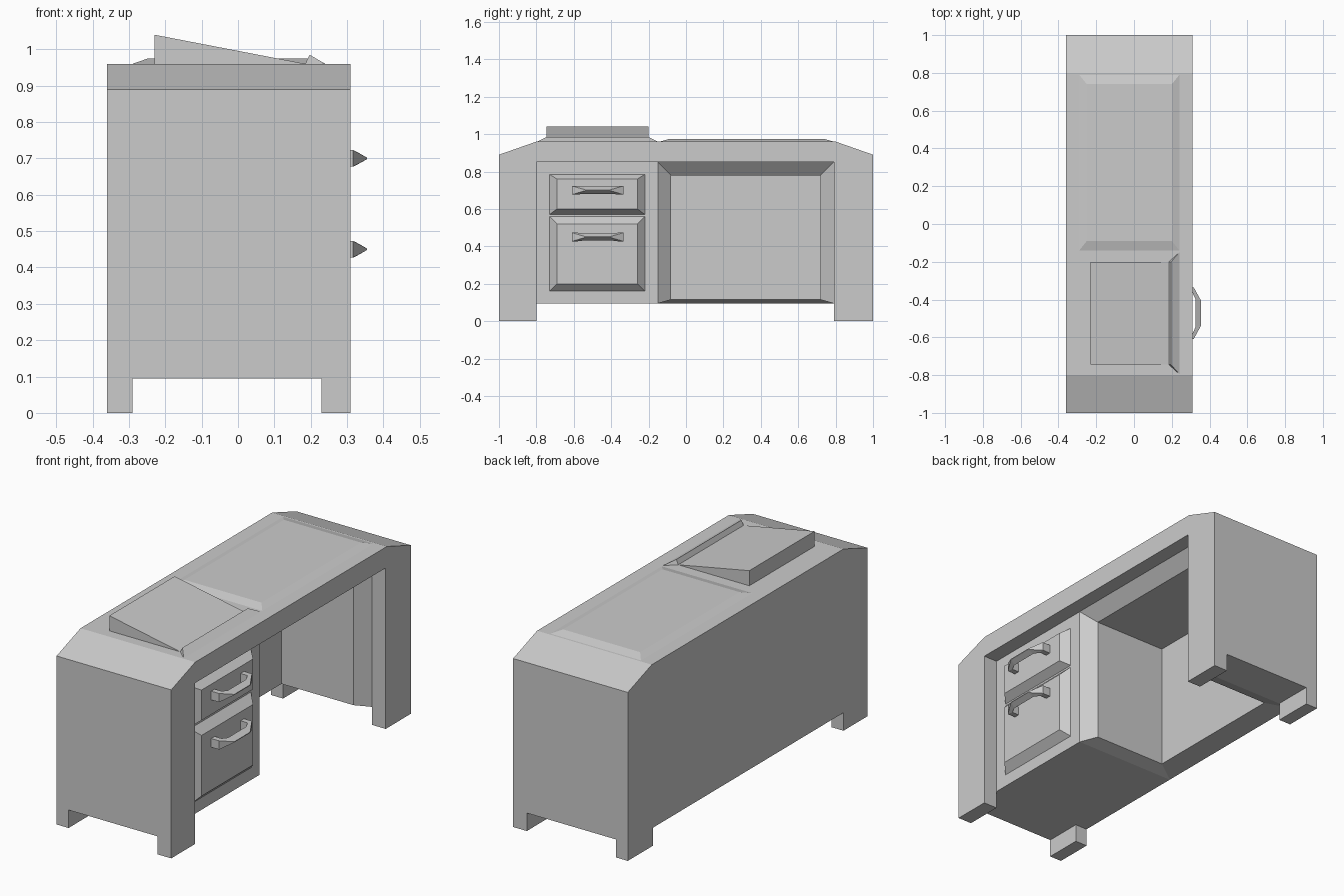
import bpy, bmesh
from mathutils import Vector

if "Cube" in bpy.data.objects:
    bpy.data.objects.remove(bpy.data.objects["Cube"])


def make(name, verts, faces):
    bm = bmesh.new()
    vs = [bm.verts.new(v) for v in verts]
    for f in faces:
        bm.faces.new([vs[i] for i in f])
    bmesh.ops.recalc_face_normals(bm, faces=bm.faces)
    me = bpy.data.meshes.new(name)
    bm.to_mesh(me)
    bm.free()
    ob = bpy.data.objects.new(name, me)
    bpy.context.collection.objects.link(ob)
    return ob


def loft(name, rings):
    """Join equal rings of points and cap both ends."""
    n = len(rings[0])
    verts = [p for r in rings for p in r]
    faces = [[k * n + i, k * n + (i + 1) % n, (k + 1) * n + (i + 1) % n, (k + 1) * n + i]
             for k in range(len(rings) - 1) for i in range(n)]
    faces += [list(range(n)), list(range(len(verts) - n, len(verts)))]
    return make(name, verts, faces)


def rect_z(x0, x1, y0, y1, z):
    return [(x0, y0, z), (x1, y0, z), (x1, y1, z), (x0, y1, z)]


def rect_x(x, y0, y1, z0, z1):
    return [(x, y0, z0), (x, y1, z0), (x, y1, z1), (x, y0, z1)]


def box(name, x0, x1, y0, y1, z0, z1):
    return loft(name, [rect_z(x0, x1, y0, y1, z0), rect_z(x0, x1, y0, y1, z1)])


def cut(ob, cutter):
    cutter.hide_render = True
    m = ob.modifiers.new("cut", 'BOOLEAN')
    m.operation = 'DIFFERENCE'
    m.solver = 'EXACT'
    m.object = cutter
    bpy.context.view_layer.objects.active = ob
    bpy.ops.object.modifier_apply(modifier=m.name)
    bpy.data.objects.remove(cutter)


# Desk body: chamfered side profile run through the depth
profile = [(-1, 0), (1, 0), (1, .89), (.8, .96), (-.8, .96), (-1, .89)]
body = loft("desk_body", [[(x, y, z) for y, z in profile] for x in (-.36, .31)])

# Kneehole: open to the front and underneath, with a flared rim
inner, outer = [], []
for y, yo in ((-.08, -.15), (.72, .79)):
    inner += [(-.25, y, .78), (.17, y, .78), (.17, y, .115), (-.25, y, .115)]
    outer += [(.23, yo, .85), (.23, yo, .095), (-.36, yo, .095)]
pair = [1, 2, 3, 5, 6, 7]
outer = [Vector(inner[i]).lerp(Vector(o), 1.01) for i, o in zip(pair, outer)]
faces = [[0, 1, 5, 4], [0, 3, 7, 4],                # ceiling, back wall
         [1, 5, 11, 8], [3, 7, 13, 10],             # upper and rear flares
         [8, 11, 12, 9], [9, 12, 13, 10]]           # open ends
for a, b in ((0, 8), (4, 11)):                      # side walls and their flares
    faces += [[a, a + 1, a + 2, a + 3], [a + 1, a + 2, b + 1, b], [a + 2, a + 3, b + 2, b + 1]]
cut(body, make("kneehole_cutter", inner + outer, faces))

# Clearance between the feet and the recessed front
cut(body, box("foot_gap_ends", -.29, .23, -1.2, 1.2, -.1, .095))
cut(body, box("foot_gap_sides", -.6, .6, -.8, .79, -.1, .095))
cut(body, box("front_recess", .23, .6, -.8, .79, -.2, .85))

# Drawers with bevelled fronts and bow handles
for label, z0, z1, i0, i1, hz in (("upper", .57, .785, .60, .76, .70),
                                  ("lower", .16, .56, .20, .52, .45)):
    loft(label + "_drawer", [rect_x(.23, -.73, -.22, z0, z1),
                             rect_x(.27, -.69, -.26, i0, i1)])
    # outer x, outer y, outer half height, inner x, inner y, inner half height
    half = [(.27, .137, .023, .27, .108, .023),
            (.316, .137, .023, .31, .108, .023),
            (.355, .066, .002, .325, .075, .019)]
    stations = [(s, -1) for s in half] + [(s, 1) for s in reversed(half)]
    loft(label + "_handle", [[(xo, -.472 + g * yo, hz - ho), (xo, -.472 + g * yo, hz + ho),
                              (xi, -.472 + g * yi, hz + hi), (xi, -.472 + g * yi, hz - hi)]
                             for (xo, yo, ho, xi, yi, hi), g in stations])

# Raised writing surface
loft("writing_surface", [rect_z(-.29, .24, -.14, .79, .96),
                         rect_z(-.25, .20, -.09, .74, .974)])

# Sloped reading board and the ledge in front of it
loft("sloped_board", [[(-.23, y, .96), (.185, y, .96), (-.23, y, 1.04)] for y in (-.745, -.2)])
loft("board_ledge", [[(.185, yi, .96), (.24, yo, .96), (.197, yi, .985)]
                     for yi, yo in ((-.745, -.795), (-.2, -.15))])
